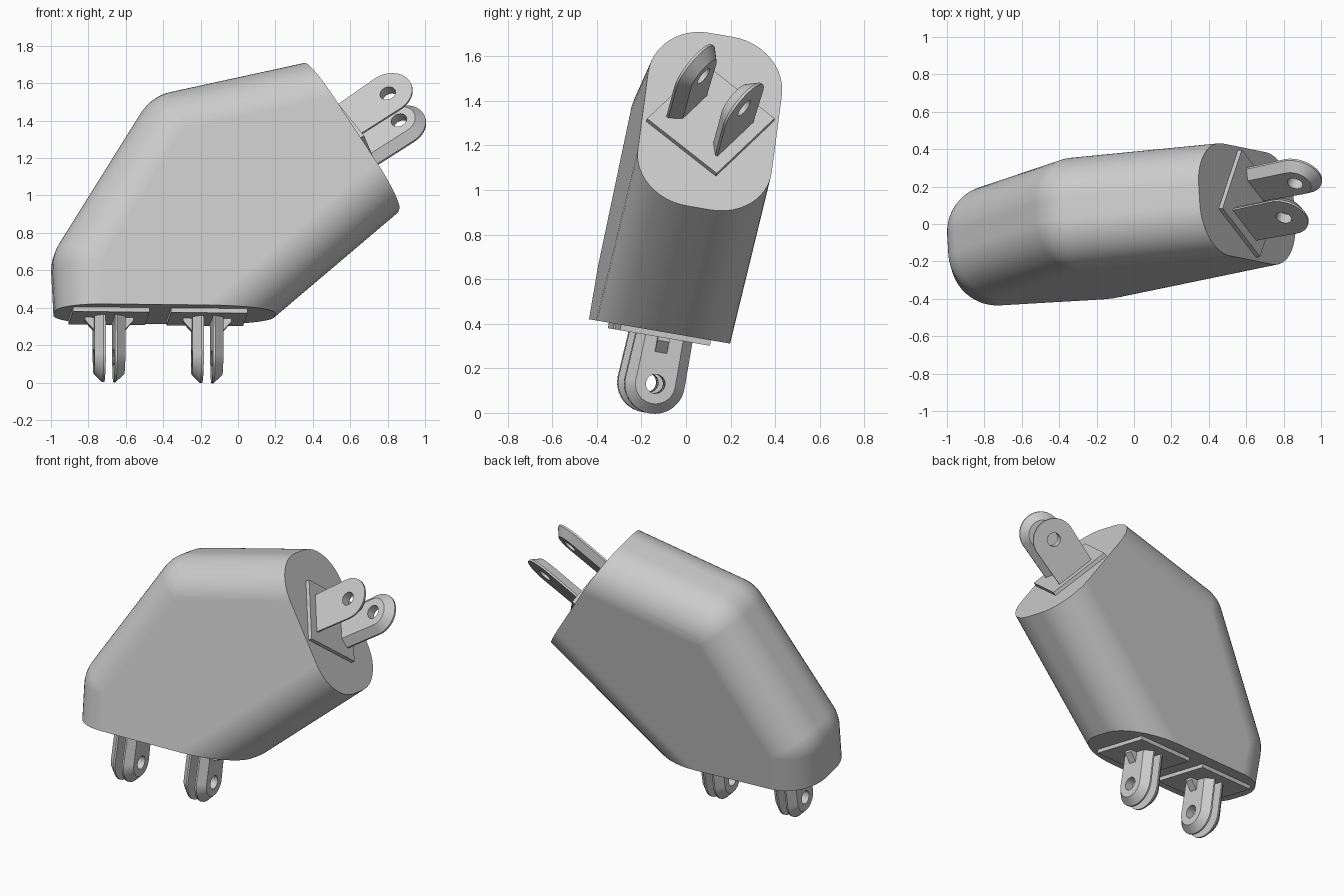
import bpy, bmesh, math
from math import radians, sin, cos, pi
from mathutils import Matrix, Vector

if "Cube" in bpy.data.objects:
    bpy.data.objects.remove(bpy.data.objects["Cube"], do_unlink=True)

GREY = (0.6, 0.6, 0.6, 1)
grey = bpy.data.materials.new("plain_grey")
grey.use_nodes = True
grey.diffuse_color = GREY
grey.node_tree.nodes["Principled BSDF"].inputs["Base Color"].default_value = GREY


def finish(name, bm, matrix):
    """Turn a bmesh into a placed, shaded object."""
    bmesh.ops.recalc_face_normals(bm, faces=bm.faces)
    mesh = bpy.data.meshes.new(name)
    bm.to_mesh(mesh)
    bm.free()
    mesh.materials.append(grey)
    obj = bpy.data.objects.new(name, mesh)
    bpy.context.collection.objects.link(obj)
    obj.matrix_world = matrix
    bpy.ops.object.select_all(action='DESELECT')
    obj.select_set(True)
    bpy.context.view_layer.objects.active = obj
    bpy.ops.object.shade_smooth_by_angle(angle=radians(30))
    weighted = obj.modifiers.new("even_shading", 'WEIGHTED_NORMAL')
    weighted.keep_sharp = True
    return obj


# The whole piece leans a little; local z = 0 is the bottom face of the body
LEAN = (Matrix.Translation((-0.39, -0.115, 0.365))
        @ Matrix.Rotation(radians(-9.8), 4, 'X')
        @ Matrix.Rotation(radians(3.4), 4, 'Z'))
END_CENTRE = Vector((0.996, 0, 0.967))
END_TILT = radians(56.8)
END_NORMAL = Vector((sin(END_TILT), 0, cos(END_TILT)))


def meet(p, a, q, b):
    """Crossing of two lines given by a point and an angle."""
    da, db = Vector((cos(a), sin(a))), Vector((cos(b), sin(b)))
    return p + da * ((q - p).cross(db) / da.cross(db))


def body():
    half, rim, steps = 0.305, 0.25, 12
    # Sides as (point, travel angle): left, slope, top, underside
    sides = [((-0.6, 0.1), 93), ((-0.34, 0.743), 58.5),
             ((0.74, 1.358), 13), ((0.92, 0.288), -139)]
    lines = []
    for point, angle in sides:
        a = radians(angle)
        outward = Vector((-sin(a), cos(a)))
        lines.append((Vector(point) - outward * rim, a))
    bm = bmesh.new()
    for i, (p, a) in enumerate(lines):
        q, b = lines[(i + 1) % len(lines)]
        corner = meet(p, a, q, b)
        turn_end = b if b < a else b - 2 * pi
        for j in range(steps + 1):
            t = a + (turn_end - a) * j / steps + pi / 2
            for k in range(steps + 1):
                th = pi / 2 * k / steps
                x = corner.x + rim * sin(th) * cos(t)
                z = corner.y + rim * sin(th) * sin(t)
                y = half - rim + rim * cos(th)
                for side in (-1, 1):
                    bm.verts.new((x, side * y, z))
    bmesh.ops.remove_doubles(bm, verts=bm.verts, dist=0.0005)
    hull = bmesh.ops.convex_hull(bm, input=bm.verts)
    loose = [v for v in bm.verts if not v.link_faces]
    bmesh.ops.delete(bm, geom=loose, context='VERTS')
    bmesh.ops.dissolve_limit(bm, angle_limit=radians(0.5),
                             verts=bm.verts, edges=bm.edges)
    # Flat cuts at the bottom and at the raised end
    for co, no in ((Vector(), Vector((0, 0, -1))), (END_CENTRE, END_NORMAL)):
        geom = bm.verts[:] + bm.edges[:] + bm.faces[:]
        bmesh.ops.bisect_plane(bm, geom=geom, plane_co=co, plane_no=no,
                               clear_outer=True)
        bmesh.ops.holes_fill(bm, edges=[e for e in bm.edges if e.is_boundary])
    finish("body", bm, LEAN)


def prong(bm, side, wide_x, narrow_x, reach):
    """Round-ended lug with a pin hole, chamfered on its narrow face."""
    n, radius, chamfer, hole = 18, 0.135, 0.045, 0.043
    rim_x = narrow_x + (wide_x - narrow_x) * 0.8

    def outline(r):
        pts = [(r * cos(pi * i / n), reach + r * sin(pi * i / n))
               for i in range(n + 1)]
        return pts + [(-r + 2 * r * i / n, 0) for i in range(n)]

    count = 2 * n + 1
    circle = []
    for i in range(count):
        a = pi * i / n if i <= n else pi + pi * (i - n) / (n + 1)
        circle.append((hole * cos(a), reach + hole * sin(a)))
    big, small = outline(radius), outline(radius - chamfer)
    stack = [(wide_x, circle), (wide_x, big), (rim_x, big),
             (narrow_x, small), (narrow_x, circle)]
    rings = [[bm.verts.new((side * x, y, z)) for y, z in pts]
             for x, pts in stack]
    for r, ring in enumerate(rings):
        other = rings[(r + 1) % len(rings)]
        for i in range(count):
            j = (i + 1) % count
            bm.faces.new((ring[i], ring[j], other[j], other[i]))


def gusset(bm, side):
    """Small wedge bracing a prong."""
    profile = [(0.075, 0), (0.13, 0), (0.13, 0.04), (0.075, 0.1)]
    a, b = [[bm.verts.new((side * x, y, z)) for x, z in profile]
            for y in (-0.027, 0.027)]
    bm.faces.new(a)
    bm.faces.new(b)
    for i in range(len(a)):
        j = (i + 1) % len(a)
        bm.faces.new((a[i], a[j], b[j], b[i]))


def plug(name, matrix, wide_x, narrow_x, reach, braced):
    plate = bmesh.new()
    bmesh.ops.create_cube(plate, size=1, matrix=Matrix.Translation((0, 0, 0.01))
                          @ Matrix.Diagonal((0.41, 0.41, 0.03, 1)))
    finish(name + "_plate", plate, matrix)
    for side, label in ((-1, "first"), (1, "second")):
        bm = bmesh.new()
        prong(bm, side, wide_x, narrow_x, reach)
        finish(f"{name}_{label}_prong", bm, matrix)
        if braced:
            bm = bmesh.new()
            gusset(bm, side)
            finish(f"{name}_{label}_gusset", bm, matrix)


body()

# Two close-set plugs under the body
for name, x in (("right_plug", -0.3), ("left_plug", 0.225)):
    place = (LEAN @ Matrix.Translation((x, 0, 0))
             @ Matrix.Rotation(pi, 4, 'X'))
    plug(name, place, 0.025, 0.082, 0.235, True)

# Wide-set plug, twisted on the raised end
place = (LEAN @ Matrix.Translation(END_CENTRE)
         @ Matrix.Rotation(END_TILT, 4, 'Y')
         @ Matrix.Rotation(radians(56.7), 4, 'Z'))
plug("end_plug", place, 0.15, 0.09, 0.28, False)
